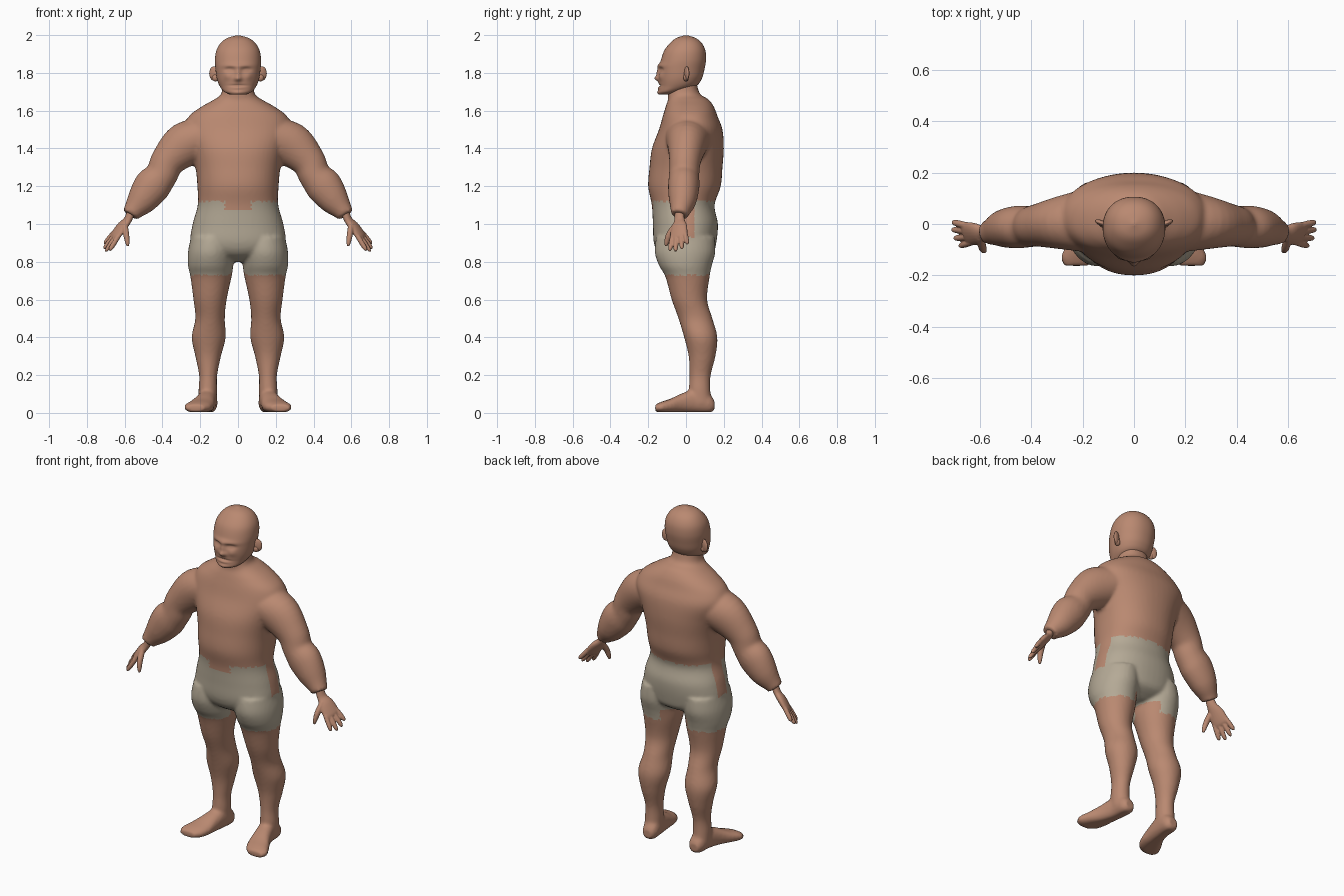
import bpy, bmesh, math
from mathutils import Vector, Matrix

cube = bpy.data.objects.get("Cube")
if cube:
    bpy.data.objects.remove(cube, do_unlink=True)


def material(name, rgb):
    m = bpy.data.materials.new(name)
    m.use_nodes = True
    m.diffuse_color = (*rgb, 1)
    bsdf = m.node_tree.nodes["Principled BSDF"]
    bsdf.inputs["Base Color"].default_value = (*rgb, 1)
    bsdf.inputs["Roughness"].default_value = 0.8
    return m


SKIN = material("skin", (0.49, 0.25, 0.165))
CLOTH = material("shorts_cloth", (0.46, 0.40, 0.305))


def smooth_rows(rows, steps):
    """Catmull-Rom interpolation of the section rows."""
    rows = [Vector(r) for r in rows]
    pts = [rows[0]] + rows + [rows[-1]]
    out = []
    for a, b, c, d in zip(pts, pts[1:], pts[2:], pts[3:]):
        for i in range(steps):
            t = i / steps
            out.append(0.5 * (2 * b + (c - a) * t + (2 * a - 5 * b + 4 * c - d) * t ** 2
                              + (3 * b - a - 3 * c + d) * t ** 3))
    return out + [rows[-1]]


def loft(bm, rows, side, tangent=None, flip=1, power=2.0, segs=32, steps=5):
    """Skin oval sections (x, y, z, half width, half depth) along a path."""
    rows = smooth_rows(rows, steps)
    rings = []
    for i, r in enumerate(rows):
        before, after = rows[max(i - 1, 0)], rows[min(i + 1, len(rows) - 1)]
        t = Vector(tangent) if tangent else Vector((after - before)[:3]).normalized()
        u = Vector(side)
        u = (u - t * u.dot(t)).normalized()
        v = t.cross(u)
        ring = []
        for k in range(segs):
            a = math.tau * k / segs
            c, s = math.cos(a), math.sin(a)
            c = math.copysign(abs(c) ** (2 / power), c)
            s = math.copysign(abs(s) ** (2 / power), s)
            p = Vector(r[:3]) + u * c * r[3] + v * s * r[4]
            ring.append(bm.verts.new((p.x * flip, p.y, p.z)))
        rings.append(ring)
    for a, b in zip(rings, rings[1:]):
        for k in range(segs):
            n = (k + 1) % segs
            bm.faces.new((a[k], a[n], b[n], b[k]))
    bm.faces.new(rings[0][::-1])
    bm.faces.new(rings[-1])


def ball(bm, centre, size, turn=0):
    m = Matrix.Translation(centre) @ Matrix.Rotation(turn, 4, 'Z') @ Matrix.Diagonal((*size, 1))
    bmesh.ops.create_uvsphere(bm, u_segments=20, v_segments=12, radius=1, matrix=m)


def finish(bm, name, voxel=None, relax=0):
    bmesh.ops.recalc_face_normals(bm, faces=bm.faces)
    me = bpy.data.meshes.new(name)
    bm.to_mesh(me)
    bm.free()
    ob = bpy.data.objects.new(name, me)
    bpy.context.collection.objects.link(ob)
    me.materials.append(SKIN)
    bpy.ops.object.select_all(action='DESELECT')
    ob.select_set(True)
    bpy.context.view_layer.objects.active = ob
    if voxel:
        fuse = ob.modifiers.new("fuse", 'REMESH')
        fuse.mode = 'VOXEL'
        fuse.voxel_size = voxel
        soft = ob.modifiers.new("soften", 'SMOOTH')
        soft.factor = 0.5
        soft.iterations = relax
        for mod in ("fuse", "soften"):
            bpy.ops.object.modifier_apply(modifier=mod)
    bpy.ops.object.shade_smooth()
    return ob


X, Y, UP = (1, 0, 0), (0, 1, 0), (0, 0, 1)

# Torso sections: height, centre y, half width, half depth
torso = [(.80, .0, .09, .07), (.84, .0, .19, .14), (.90, -.005, .25, .165),
         (1.0, -.003, .24, .172), (1.1, -.015, .213, .166), (1.2, -.008, .215, .192),
         (1.3, .0, .225, .193), (1.4, .01, .25, .19), (1.5, .025, .285, .168),
         (1.57, .022, .26, .145), (1.62, .02, .195, .128), (1.66, .012, .125, .107),
         (1.69, -.012, .088, .085), (1.76, -.015, .08, .07)]
# Leg sections: height, centre x, centre y, half width, half depth
leg = [(.93, .135, -.003, .115, .155), (.85, .143, -.005, .122, .16),
       (.78, .145, -.003, .12, .14), (.72, .143, .008, .109, .117),
       (.6, .148, .018, .088, .094), (.5, .148, .05, .078, .09),
       (.4, .155, .078, .09, .088), (.3, .158, .085, .068, .071),
       (.2, .158, .075, .048, .056), (.12, .16, .072, .049, .057), (.05, .16, .08, .048, .058)]
# Path sections from here on: x, y, z, half width, half depth
foot = [(.155, .15, .04, .028, .028), (.155, .12, .05, .045, .05),
        (.16, .05, .062, .048, .062), (.175, -.02, .052, .055, .052),
        (.195, -.08, .038, .068, .038), (.215, -.13, .03, .07, .029), (.225, -.163, .026, .048, .018)]
arm = [(.16, .015, 1.47, .13, .10), (.28, .005, 1.42, .105, .118),
       (.37, -.005, 1.335, .084, .092), (.405, -.01, 1.26, .08, .085),
       (.455, -.012, 1.2, .083, .097), (.51, -.018, 1.125, .073, .08),
       (.555, -.03, 1.07, .052, .053), (.57, -.035, 1.048, .046, .046)]

# Body: torso, arms, legs and feet fused into one skin
bm = bmesh.new()
loft(bm, [(0, y, z, w, d) for z, y, w, d in torso], X, UP, power=2.2, segs=48)
for s in (1, -1):
    loft(bm, arm, Y, flip=s)
    loft(bm, [(x, y, z, w, d) for z, x, y, w, d in leg], X, UP, s)
    loft(bm, foot, X, (0, -1, 0), s, 2.3)
body = finish(bm, "body", 0.01, 4)

# Shorts: painted on the hips between waist and hem, with open panels
body.data.materials.append(CLOTH)
for v in body.data.vertices:
    v.co.z = max(v.co.z, 0.004)
for f in body.data.polygons:
    x, y, z = f.center
    inward = -f.normal.x * math.copysign(1, x)
    shorts = .73 < z < 1.12 and abs(x) < .3
    if abs(x) < .07 and y < 0 and z > 1.07:
        shorts = False
    if abs(x) > .15 and -.035 < y < .045 and z > .93:
        shorts = False
    if inward > .5 and y > -.03 and z < .79:
        shorts = False
    # arms hang beside the hips
    if z > .95 and abs(x) > .28:
        shorts = False
    f.material_index = int(shorts)

# Hands: flat palm, four fingers and a thumb
palm = [(.565, -.035, 1.065, .025, .022), (.585, -.035, 1.02, .029, .02),
        (.615, -.036, .985, .044, .022), (.648, -.038, .94, .05, .018), (.66, -.038, .925, .045, .012)]
thumb = [(.60, -.05, 1.0, .016, .016), (.592, -.088, .945, .017, .016),
         (.586, -.102, .905, .013, .012), (.583, -.106, .882, .006, .006)]
spread = Vector((.3, .9, .3))
for s, label in ((1, "left"), (-1, "right")):
    bm = bmesh.new()
    loft(bm, palm, spread, flip=s, segs=20)
    loft(bm, thumb, Y, flip=s, segs=12)
    for off, reach in ((-.037, .085), (-.013, .1), (.012, .096), (.036, .078)):
        base = Vector((.645, -.038, .945)) + spread * off
        way = (Vector((.6, 0, -.82)) + spread * off * 5).normalized()
        finger = [(*(base + way * reach * t), r, r)
                  for t, r in ((0, .013), (.5, .0135), (.9, .011), (1.06, .004))]
        loft(bm, finger, Y, flip=s, segs=12)
    finish(bm, label + "_hand", 0.004, 2)

# Head: lofted skull with the face pushed in and out
skull = [(1.685, -.108, .04, .032), (1.70, -.085, .073, .06), (1.73, -.045, .097, .098),
         (1.77, -.03, .112, .114), (1.82, -.022, .119, .12), (1.87, -.013, .122, .119),
         (1.92, -.006, .114, .108), (1.96, .0, .09, .082), (1.985, .0, .056, .05), (1.999, .0, .006, .006)]
bm = bmesh.new()
loft(bm, [(0, y, z, w, d) for z, y, w, d in skull], X, UP, power=2.15, segs=96, steps=8)


def push(centre, radius, depth):
    """Move the face forward (+) or back (-) around a point, on both sides."""
    for v in bm.verts:
        if v.co.y < -.04:
            dx = (abs(v.co.x) - centre[0]) / radius[0]
            dz = (v.co.z - centre[1]) / radius[1]
            v.co.y -= depth * math.exp(-dx * dx - dz * dz)


push((0, 1.838), (.075, .014), .009)      # brow
push((.045, 1.817), (.024, .012), -.014)  # eye sockets
push((.045, 1.815), (.014, .006), .007)   # closed lids
push((.0, 1.80), (.013, .03), .012)       # nose bridge
push((.0, 1.77), (.02, .014), .018)       # nose tip
push((.055, 1.78), (.02, .018), .006)     # cheeks
push((.0, 1.733), (.04, .005), -.008)     # mouth
push((.0, 1.72), (.03, .007), .005)       # lower lip
push((.0, 1.695), (.03, .012), .008)      # chin
finish(bm, "head")

# Ears
for s, label in ((1, "left"), (-1, "right")):
    bm = bmesh.new()
    ball(bm, (s * .127, .004, 1.797), (.027, .011, .038), s * .35)
    ball(bm, (s * .119, .0, 1.775), (.018, .014, .02))
    finish(bm, label + "_ear")
